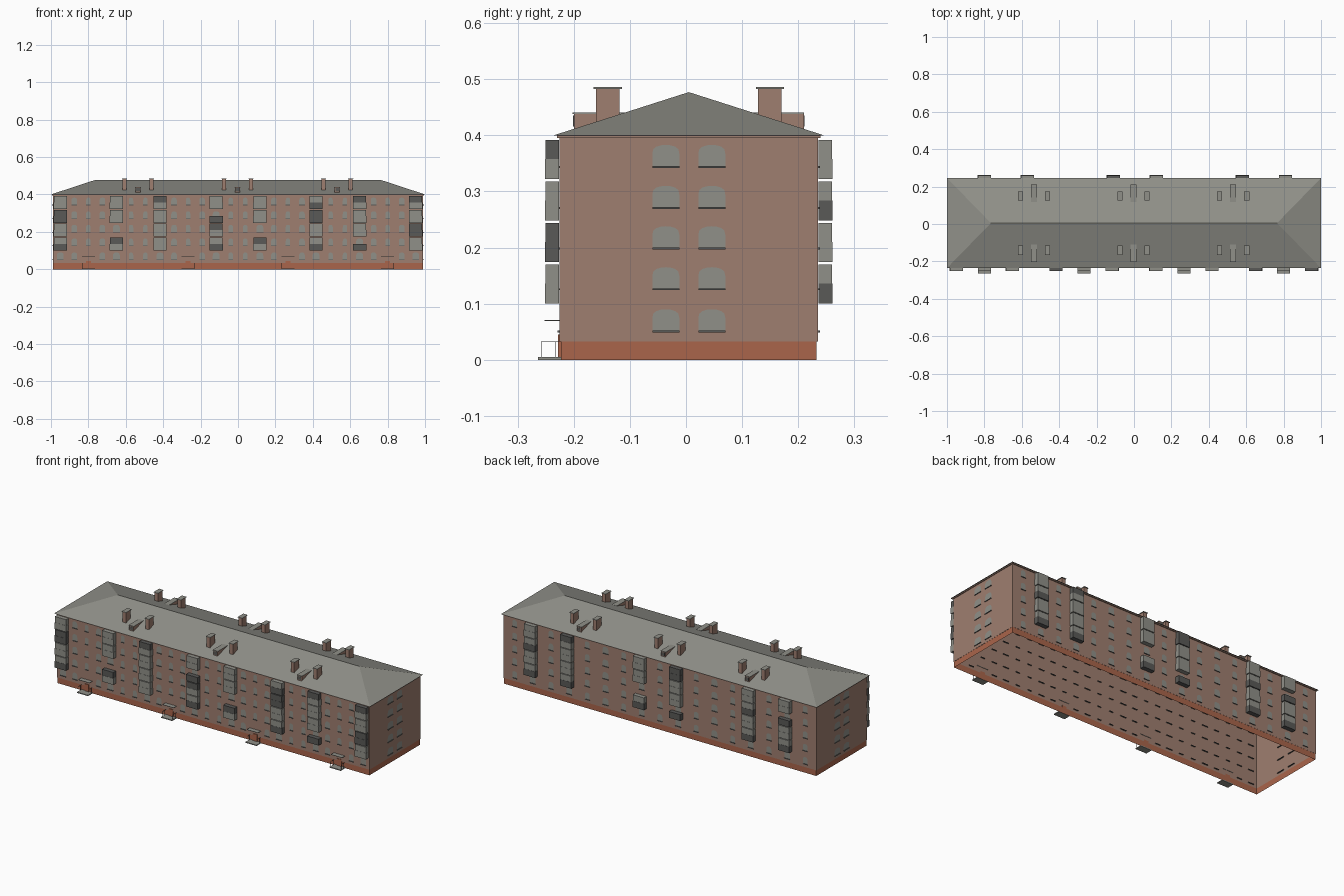
import bpy, bmesh, math
from mathutils import Matrix, Vector

if "Cube" in bpy.data.objects:
    bpy.data.objects.remove(bpy.data.objects["Cube"])

def material(name, rgb):
    m = bpy.data.materials.new(name)
    m.diffuse_color = (*rgb, 1)
    m.use_nodes = True
    m.node_tree.nodes["Principled BSDF"].inputs["Base Color"].default_value = m.diffuse_color
    return m

BRICK, PLINTH, LIGHT, DARK = range(4)
MATS = [material("brick", (0.345, 0.21, 0.16)),
        material("red_plinth", (0.40, 0.13, 0.07)),
        material("light_grey", (0.28, 0.28, 0.25)),
        material("dark_grey", (0.10, 0.10, 0.095))]

def finish(name, bm, recalc=True):
    if recalc:
        bmesh.ops.recalc_face_normals(bm, faces=bm.faces[:])
    me = bpy.data.meshes.new(name)
    bm.to_mesh(me)
    bm.free()
    for m in MATS:
        me.materials.append(m)
    ob = bpy.data.objects.new(name, me)
    bpy.context.collection.objects.link(ob)
    return ob

def box(bm, lo, hi, mat, M=Matrix()):
    lo, hi = Vector(lo), Vector(hi)
    T = M @ Matrix.Translation((lo + hi) / 2) @ Matrix.Diagonal((*(hi - lo), 1))
    vs = bmesh.ops.create_cube(bm, size=1, matrix=T)["verts"]
    for f in {f for v in vs for f in v.link_faces}:
        f.material_index = mat

def shell(name, lo, hi, mat):
    # four walls, open at top and bottom
    bm = bmesh.new()
    box(bm, lo, hi, mat)
    bmesh.ops.recalc_face_normals(bm, faces=bm.faces[:])
    ends = [f for f in bm.faces if abs(f.normal.z) > 0.5]
    bmesh.ops.delete(bm, geom=ends, context="FACES_ONLY")
    return finish(name, bm, False)

X, Y0, Y1 = 0.99, -0.225, 0.235
FLOORS = [0.052, 0.127, 0.2, 0.272, 0.345]     # sill heights

# Facade frames: local x runs along the wall, y points outward
def frame(origin, out):
    return Matrix.Translation(origin) @ Matrix.Rotation(math.atan2(-out[0], out[1]), 4, "Z")
FRONT = frame((0, Y0, 0), (0, -1))
BACK = frame((0, Y1, 0), (0, 1))
RIGHT = frame((X, 0, 0), (1, 0))
LEFT = frame((-X, 0, 0), (-1, 0))

# Shell of the building
shell("brick_walls", (-X, Y0, 0.033), (X, Y1, 0.4), BRICK)
shell("plinth", (-X + 0.002, Y0 + 0.002, 0), (X - 0.002, Y1 - 0.002, 0.034), PLINTH)
bm = bmesh.new()
box(bm, (-X - 0.004, -0.23, 0.395), (X + 0.004, 0.24, 0.4), BRICK)
finish("cornice", bm)

# Hip roof
bm = bmesh.new()
eave = [bm.verts.new((x, y, 0.4)) for x, y in ((-1, -0.236), (1, -0.236), (1, 0.246), (-1, 0.246))]
ridge = [bm.verts.new((x, 0.005, 0.477)) for x in (-0.765, 0.765)]
a, b, c, d = eave
for f in ((a, b, ridge[1], ridge[0]), (c, d, ridge[0], ridge[1]), (b, c, ridge[1]), (d, a, ridge[0]), (d, c, b, a)):
    bm.faces.new(f).material_index = LIGHT
finish("hip_roof", bm)

# Arched window pane almost flush with the wall, and a sill through the wall
def window(bm, M, u, z, w, h=0.038):
    spring = h * 0.6
    pts = [(u - w / 2, z), (u + w / 2, z)]
    for i in range(9):
        ang = math.pi * i / 8
        pts.append((u + w / 2 * math.cos(ang), z + spring + (h - spring) * math.sin(ang) ** 0.7))
    pane = bm.faces.new([bm.verts.new(M @ Vector((p, 0.0003, q))) for p, q in pts])
    pane.material_index = LIGHT
    pane.normal_update()
    if pane.normal.dot(M.to_3x3() @ Vector((0, 1, 0))) < 0:
        pane.normal_flip()
    box(bm, (u - w / 2, -0.006, z - 0.003), (u + w / 2, 0.004, z), DARK, M)

SECTIONS = [-0.8, -0.267, 0.267, 0.8]
bm = bmesh.new()
for z in FLOORS:
    for s in SECTIONS:
        for off, w in ((0, 0.024), (0.075, 0.03), (-0.075, 0.03), (0.15, 0.036),
                       (-0.15, 0.036), (0.228, 0.024), (-0.228, 0.024)):
            if abs(s + off) < 0.97 and not (off == 0 and z == FLOORS[0]):
                window(bm, FRONT, -(s + off), z, w)
finish("front_windows", bm, False)
bm = bmesh.new()
for z in FLOORS:
    for k in range(-8, 9):
        window(bm, BACK, 0.115 * k, z, 0.036 if k % 2 else 0.03)
finish("back_windows", bm, False)
for name, M, sgn in (("right_windows", RIGHT, -1), ("left_windows", LEFT, 1)):
    bm = bmesh.new()
    for z in FLOORS:
        for y in (-0.036, 0.046):
            window(bm, M, sgn * y, z, 0.048)
    finish(name, bm, False)

# Balconies: per floor, glazing then parapet (L light, D dark, - open)
def balcony_column(name, M, u, codes):
    bm = bmesh.new()
    colour = {"L": LIGHT, "D": DARK}
    for i, (glaze, para) in enumerate(codes.split()):
        z = 0.322 - 0.074 * i
        if para == "-":
            continue
        box(bm, (u - 0.036, 0.001, z), (u + 0.036, 0.026, z + 0.036), colour[para], M)
        if glaze != "-":
            box(bm, (u - 0.035, 0.001, z + 0.036), (u + 0.035, 0.025, z + 0.07), colour[glaze], M)
    finish(name, bm)

front_codes = ["LL DD LL LD", "LL LL -- DL", "DL LL LL LL", "LL -D DL LD",
               "LL LL -- DL", "LD DD LL LD", "DL LL LL -D", "DL LL DD LL"]
front_x = [s + o for s in SECTIONS for o in (-0.15, 0.15)]
for i, (x, codes) in enumerate(zip(front_x, front_codes)):
    balcony_column(f"front_balcony_{i + 1}", FRONT, -x, codes)
back_codes = ["LL LD LL LD", "DL LL LL LD", "LL LL -- LD", "DD LL LL -D", "LL LD LL LD", "LL -D LL LD"]
for i, (x, codes) in enumerate(zip((-0.81, -0.58, -0.12, 0.11, 0.57, 0.8), back_codes)):
    balcony_column(f"back_balcony_{i + 1}", BACK, -x, codes)

# Entrances: slab, door, rails and canopy
for i, s in enumerate(SECTIONS):
    bm = bmesh.new()
    u = -s
    box(bm, (u - 0.035, -0.002, 0), (u + 0.035, 0.039, 0.005), LIGHT, FRONT)
    box(bm, (u - 0.014, -0.002, 0.005), (u + 0.014, 0.003, 0.045), PLINTH, FRONT)
    box(bm, (u - 0.035, -0.002, 0.069), (u + 0.035, 0.027, 0.071), LIGHT, FRONT)
    for k in (-0.033, 0.033):
        for out in (0.008, 0.032):
            box(bm, (u + k - 0.0007, out - 0.0007, 0.005), (u + k + 0.0007, out + 0.0007, 0.033), DARK, FRONT)
        box(bm, (u + k - 0.0007, 0, 0.032), (u + k + 0.0007, 0.033, 0.033), DARK, FRONT)
    finish(f"entrance_{i + 1}", bm)

# Chimneys and low roof vents on both slopes
n = 0
for side in (-1, 1):
    yc = 0.005 + side * 0.1445
    for x in (-0.535, -0.0025, 0.53):
        n += 1
        bm = bmesh.new()
        for cx in (x - 0.0725, x + 0.0725):
            box(bm, (cx - 0.011, yc - 0.021, 0.41), (cx + 0.011, yc + 0.021, 0.483), BRICK)
            box(bm, (cx - 0.014, yc - 0.025, 0.483), (cx + 0.014, yc + 0.025, 0.486), LIGHT)
        finish(f"chimney_pair_{n}", bm)
        bm = bmesh.new()
        ya, yb = sorted((0.005 + side * 0.205, 0.005 + side * 0.115))
        box(bm, (x - 0.014, ya, 0.404), (x + 0.014, yb, 0.438), BRICK)
        box(bm, (x - 0.016, ya - 0.002, 0.438), (x + 0.016, yb, 0.441), LIGHT)
        yo = 0.005 + side * 0.205
        box(bm, (x - 0.01, yo - 0.001, 0.416), (x + 0.01, yo + 0.001, 0.435), DARK)
        finish(f"roof_vent_{n}", bm)
